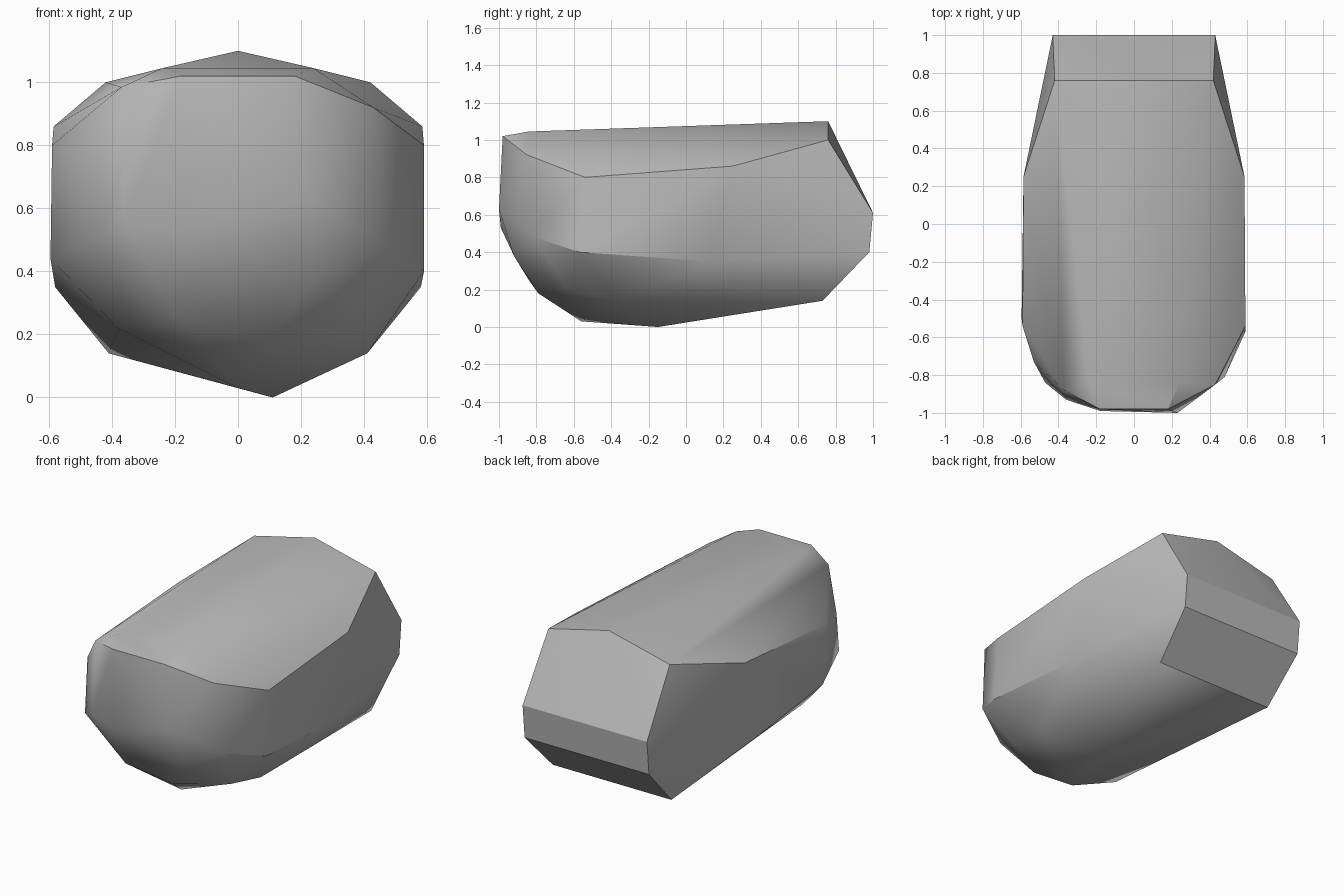
import bpy
import bmesh
import math

if "Cube" in bpy.data.objects:
    bpy.data.objects.remove(bpy.data.objects["Cube"], do_unlink=True)

# Stone colour
stone = bpy.data.materials.new("stone_grey")
stone.use_nodes = True
grey = (0.5, 0.5, 0.5, 1)
stone.diffuse_color = grey
stone.node_tree.nodes["Principled BSDF"].inputs["Base Color"].default_value = grey

# Corners shared by both sides
paired = [
    (0.42, 0.76, 1.0), (0.43, 1.0, 0.61), (0.43, 0.98, 0.4), (0.41, 0.73, 0.14),
    (0.585, 0.25, 0.86), (0.59, -0.54, 0.8), (0.58, 0.13, 0.35),
    (0.18, -0.98, 1.02), (0.24, -0.84, 1.045),
]
# Back peak and belly
middle = [(0, 0.76, 1.1), (0, -0.56, 0.03), (0.11, -0.15, 0)]
# Chipped corners that differ from side to side
right_chips = [
    (0.43, -0.85, 0.92), (0.59, -0.57, 0.4), (0.48, -0.81, 0.48), (0.23, -1, 0.63),
    (0.25, -0.92, 0.38), (0.1, -0.79, 0.18), (0.4, -0.63, 0.2), (0.41, -0.36, 0.14),
]
left_chips = [
    (-0.37, -0.88, 0.985), (-0.595, -0.5, 0.44), (-0.47, -0.84, 0.49),
    (-0.18, -0.99, 0.53), (-0.36, -0.93, 0.55), (-0.19, -0.84, 0.25),
    (-0.38, -0.62, 0.22), (-0.53, -0.73, 0.78),
]

# Wrap the corners in a faceted shell
bm = bmesh.new()
corners = middle + right_chips + left_chips
corners += [(s * x, y, z) for x, y, z in paired for s in (1, -1)]
for p in corners:
    bm.verts.new(p)
hull = bmesh.ops.convex_hull(bm, input=bm.verts)
inside = [v for v in set(hull["geom_interior"] + hull["geom_unused"])
          if isinstance(v, bmesh.types.BMVert)]
bmesh.ops.delete(bm, geom=inside, context="VERTS")
bmesh.ops.dissolve_limit(bm, angle_limit=math.radians(1), verts=bm.verts, edges=bm.edges)
bmesh.ops.recalc_face_normals(bm, faces=bm.faces)
mesh = bpy.data.meshes.new("boulder")
bm.to_mesh(mesh)
bm.free()
mesh.materials.append(stone)
boulder = bpy.data.objects.new("boulder", mesh)
bpy.context.collection.objects.link(boulder)

# Soft shading with the hard breaks kept
bpy.ops.object.select_all(action="DESELECT")
boulder.select_set(True)
bpy.context.view_layer.objects.active = boulder
bpy.ops.object.shade_smooth_by_angle(angle=math.radians(30))
